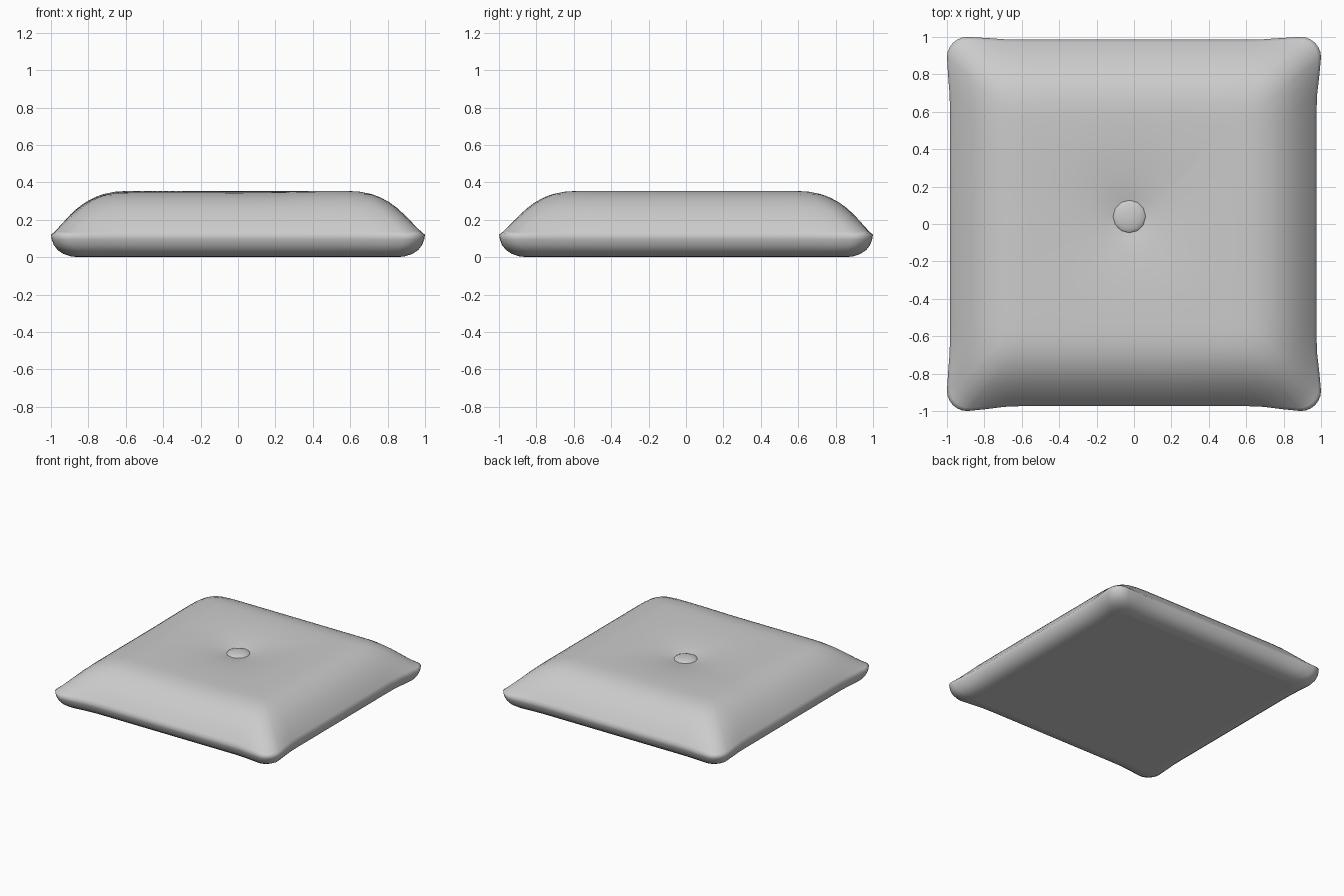
import bpy, bmesh, math

if "Cube" in bpy.data.objects:
    bpy.data.objects.remove(bpy.data.objects["Cube"])

BX, BY = -0.025, 0.04      # button position
RIM_Z, LOFT = 0.12, 0.228  # seam height and stuffing height


def smooth(t):
    t = max(0.0, min(1.0, t))
    return t * t * (3 - 2 * t)


def outline(r=0.11, arc=6, edge=18):
    """Unit rounded square, counter-clockwise."""
    pts = []
    for q in range(4):
        side = [(1.0, (1 - r) * (2 * i / edge - 1)) for i in range(edge)]
        side += [(1 - r + r * math.cos(a), 1 - r + r * math.sin(a))
                 for a in (math.pi / 2 * i / arc for i in range(arc))]
        for x, y in side:
            for _ in range(q):
                x, y = -y, x
            pts.append((x, y))
    return pts


def plump(a):
    """Side profile: 0 at the seam, 1 on the flat top."""
    d = max(0.0, 1 - abs(a)) / 0.42
    return 1 - (1 - min(1.0, d)) ** 2.6


def spread(u, v):
    """Pull edges in slightly so the corners flare out."""
    def flare(b):
        return smooth((abs(b) - 0.62) / 0.3)
    x = u * (0.979 + 0.021 * flare(v)) - 0.004 * (1 - flare(v)) * abs(u)
    y = v * (0.979 + 0.021 * flare(u)) + 0.006 * (1 - flare(u)) * abs(v)
    return x, y


def top_z(u, v):
    r2 = (u - BX) ** 2 + (v - BY) ** 2
    sag = 0.032 * math.exp(-r2 / 0.09) + 0.02 * math.exp(-r2 / 0.012)
    puff = 0.006 * smooth((max(u, v) - 0.1) / 0.4)
    return RIM_Z + (LOFT + puff) * plump(u) * plump(v) - sag


# Cushion: rings from the top centre over the seam to the flat base
shape = outline()
bm = bmesh.new()
rings = []
for t in (0.04, 0.08, 0.12, 0.17, 0.23, 0.3, 0.38, 0.46, 0.54, 0.61, 0.67, 0.73,
          0.78, 0.83, 0.87, 0.91, 0.94, 0.965, 0.985, 1.0):
    ring = []
    for u, v in shape:
        x, y = spread(u * t, v * t)
        ring.append(bm.verts.new((x, y, top_z(u * t, v * t))))
    rings.append(ring)
for t, z in ((0.996, 0.095), (0.985, 0.065), (0.965, 0.038), (0.935, 0.017),
             (0.9, 0.005), (0.86, 0.0)):
    rings.append([bm.verts.new((*spread(u * t, v * t), z)) for u, v in shape])

n = len(shape)
for a, b in zip(rings, rings[1:]):
    for i in range(n):
        j = (i + 1) % n
        bm.faces.new((a[i], b[i], b[j], a[j]))
bm.faces.new(rings[0])
bm.faces.new(rings[-1][::-1])
bmesh.ops.recalc_face_normals(bm, faces=bm.faces)
mesh = bpy.data.meshes.new("cushion")
bm.to_mesh(mesh)
bm.free()
cushion = bpy.data.objects.new("cushion", mesh)
bpy.context.collection.objects.link(cushion)
for p in mesh.polygons:
    p.use_smooth = len(p.vertices) == 4

# Button: flattened dome sunk in the dimple
bpy.ops.mesh.primitive_uv_sphere_add(segments=12, ring_count=8, radius=0.09,
                                     location=(BX, BY, top_z(BX, BY) + 0.008))
button = bpy.context.object
button.name = "button"
button.scale = (1, 1, 0.28)
bpy.ops.object.shade_smooth_by_angle()
